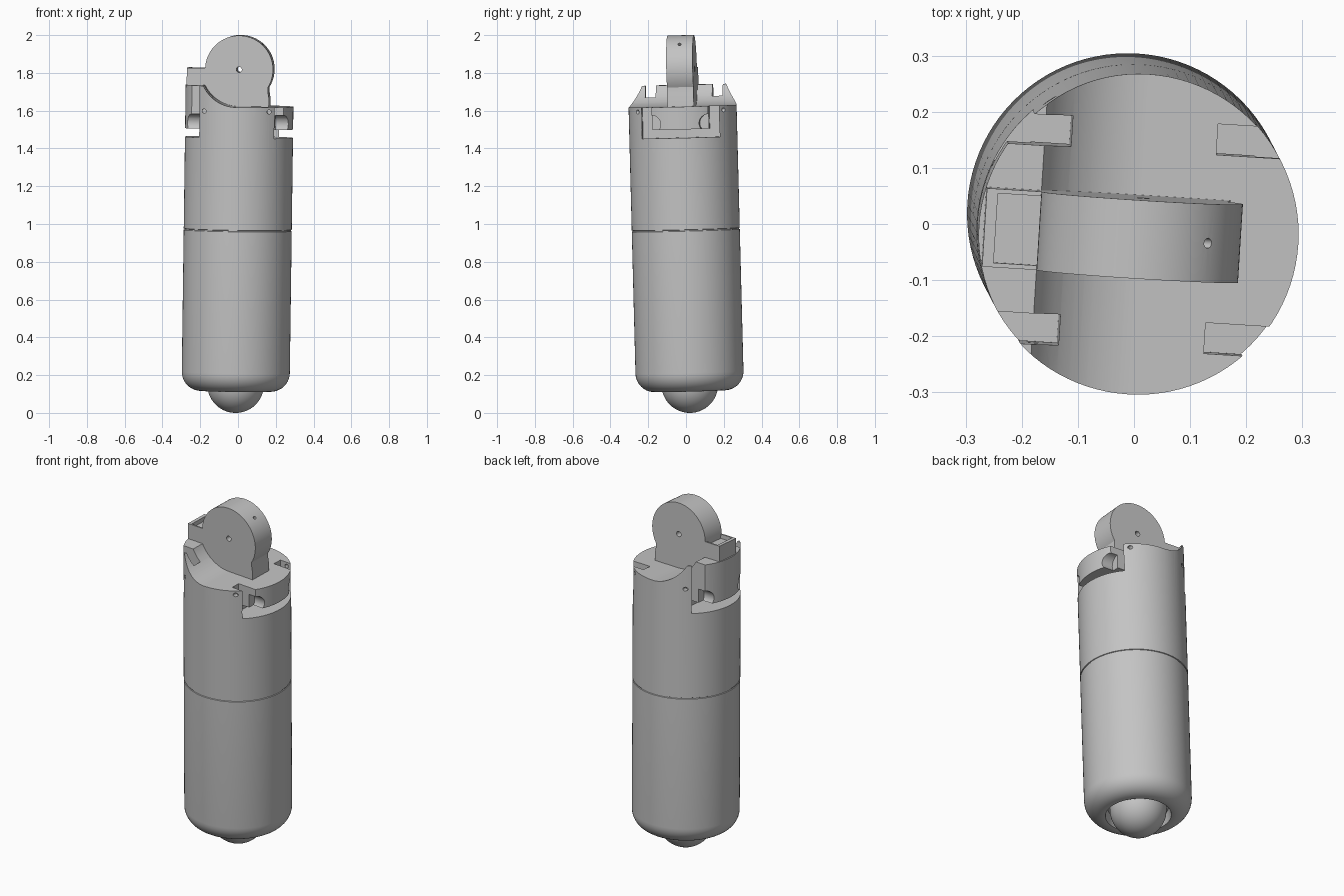
import bpy, bmesh, math
from mathutils import Matrix, Vector

cube = bpy.data.objects.get("Cube")
if cube:
    bpy.data.objects.remove(cube, do_unlink=True)

grey = bpy.data.materials.new("plain grey")
grey.use_nodes = True
COLOUR = (0.55, 0.55, 0.55, 1.0)
grey.diffuse_color = COLOUR
grey.node_tree.nodes["Principled BSDF"].inputs["Base Color"].default_value = COLOUR

# The whole assembly leans and twists slightly
axis = Vector((0.0135, -0.026, 1.0))
LEAN = (Matrix.Translation((-0.0145, 0.024, 0))
        @ Vector((0, 0, 1)).rotation_difference(axis).to_matrix().to_4x4()
        @ Matrix.Rotation(math.radians(-3.6), 4, 'Z'))


def make(name, bm):
    bmesh.ops.recalc_face_normals(bm, faces=bm.faces)
    mesh = bpy.data.meshes.new(name)
    bm.to_mesh(mesh)
    bm.free()
    mesh.materials.append(grey)
    ob = bpy.data.objects.new(name, mesh)
    bpy.context.collection.objects.link(ob)
    return ob


def lathe(name, profile, steps=96):
    bm = bmesh.new()
    verts = [bm.verts.new((r, 0, z)) for r, z in profile]
    edges = [bm.edges.new(p) for p in zip(verts, verts[1:])]
    bmesh.ops.spin(bm, geom=verts + edges, cent=(0, 0, 0), axis=(0, 0, 1),
                   angle=2 * math.pi, steps=steps)
    bmesh.ops.remove_doubles(bm, verts=bm.verts, dist=1e-5)
    return make(name, bm)


def prism(name, outline, y0, y1):
    """Extrude an x-z outline along y."""
    bm = bmesh.new()
    face = bm.faces.new([bm.verts.new((x, y0, z)) for x, z in outline])
    new = bmesh.ops.extrude_face_region(bm, geom=[face])["geom"]
    bmesh.ops.translate(bm, vec=(0, y1 - y0, 0),
                        verts=[v for v in new if isinstance(v, bmesh.types.BMVert)])
    return make(name, bm)


def box(name, x0, x1, y0, y1, z0, z1):
    return prism(name, [(x0, z0), (x1, z0), (x1, z1), (x0, z1)], y0, y1)


def rod(name, centre, direction, radius, length, steps=24):
    bm = bmesh.new()
    turn = Vector((0, 0, 1)).rotation_difference(Vector(direction)).to_matrix().to_4x4()
    bmesh.ops.create_cone(bm, cap_ends=True, segments=steps, radius1=radius, radius2=radius,
                          depth=length, matrix=Matrix.Translation(centre) @ turn)
    return make(name, bm)


def cut(ob, cutter):
    """Subtract the cutter, then discard it."""
    cutter.hide_render = True
    mod = ob.modifiers.new("cut", 'BOOLEAN')
    mod.operation, mod.solver, mod.object = 'DIFFERENCE', 'EXACT', cutter
    deps = bpy.context.evaluated_depsgraph_get()
    mesh = bpy.data.meshes.new_from_object(ob.evaluated_get(deps))
    ob.modifiers.clear()
    ob.data = mesh
    bpy.data.objects.remove(cutter, do_unlink=True)


def arc(cx, cz, r, a0, a1, n):
    return [(cx + r * math.cos(math.radians(a0 + (a1 - a0) * i / n)),
             cz + r * math.sin(math.radians(a0 + (a1 - a0) * i / n))) for i in range(n + 1)]


R, HUB_Z = 0.286, 1.82

# Cylindrical body: rounded bottom, dome groove and a fine seam at mid height
body = lathe("body", [(0, 0.17), (0.163, 0.17), (0.175, 0.117)]
             + arc(R - 0.1, 0.215, 0.1, -90, 0, 10)
             + [(R, 0.966), (R - 0.004, 0.968), (R - 0.004, 0.972), (R, 0.974),
                (R, 1.735), (0, 1.735)])

# Curved channel in the top, running out flat to the left side
cut(body, prism("channel_cutter", [(0.5, 1.625), (0.5, 2.1), (-0.2, 2.1)]
                + arc(0, 1.825, 0.2, 180, 270, 20), -0.5, 0.5))

for sx in (-1, 1):
    xs = sorted((sx * 0.13, sx * 0.4))
    # Gap under each side arm
    cut(body, box("gap_cutter", *xs, -0.206, 0.206, 1.46, 1.505))
    for sy in (-1, 1):
        # Notch between arm and wall
        ys = sorted((sy * 0.15, sy * 0.205))
        cut(body, box("notch_cutter", *xs, *ys, 1.48, 1.9))
        # Rounded recess in the lower corner of the arm
        cut(body, rod("recess_cutter", (sx * 0.3, sy * 0.15, 1.535), (1, 0, 0), 0.048, 0.2, 32))
        # Pin hole in the wall
        cut(body, rod("pin_cutter", (sx * 0.172, sy * 0.23, 1.602), (0, 1, 0), 0.011, 0.06, 16))

# Round head with a neck rising from the channel
head = prism("round_head", arc(0, HUB_Z, 0.18, -31, 200, 64)
             + [(-0.169, 1.58), (0.16, 1.58), (0.16, 1.67), (0.155, 1.70)], -0.07, 0.07)
cut(head, rod("hub_cutter", (0, 0, HUB_Z), (0, 1, 0), 0.015, 0.4))
cut(head, rod("screw_cutter", (0.12, 0, HUB_Z + 0.134), (0.12, 0, 0.134), 0.009, 0.1, 16))

# Raised block beside the head with a shallow pocket
block = box("side_block", -0.277, -0.16, -0.07, 0.07, 1.70, 1.825)
cut(block, box("pocket_cutter", -0.257, -0.178, -0.062, 0.062, 1.80, 1.9))

# Dome under the body
dome = lathe("bottom_dome", arc(0, 0.15, 0.15, -90, 0, 16) + [(0.15, 0.18), (0, 0.18)], 64)

for ob in (body, head, block, dome):
    ob.data.transform(LEAN)
    bpy.ops.object.select_all(action='DESELECT')
    ob.select_set(True)
    bpy.context.view_layer.objects.active = ob
    bpy.ops.object.shade_smooth_by_angle(angle=math.radians(30))
